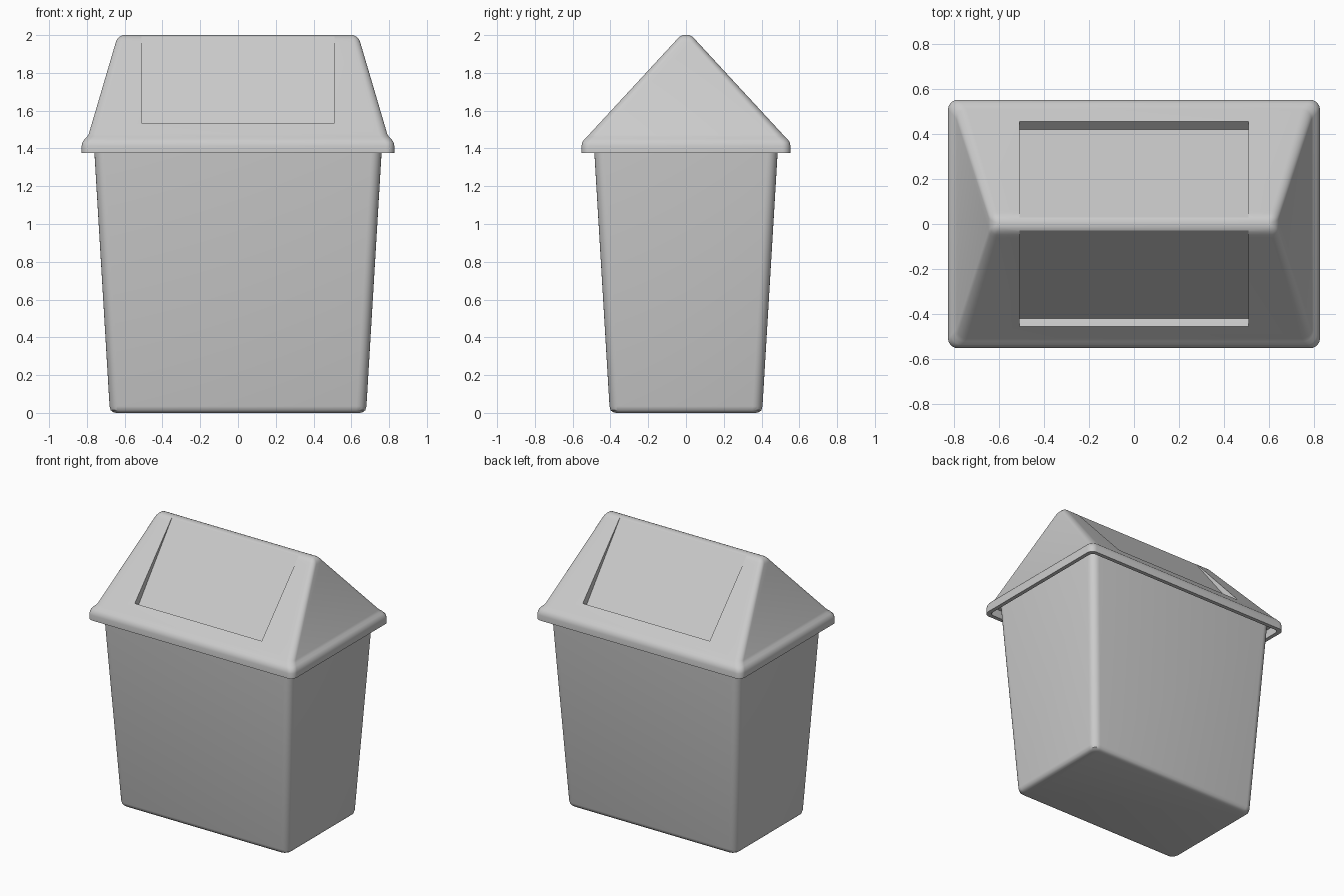
import bpy, bmesh, math

if "Cube" in bpy.data.objects:
    bpy.data.objects.remove(bpy.data.objects["Cube"])


def ring(bm, hx, hy, z, r, seg=6):
    """Rounded rectangle of vertices at height z."""
    verts = []
    for i, (sx, sy) in enumerate([(1, 1), (-1, 1), (-1, -1), (1, -1)]):
        for k in range(seg + 1):
            a = math.pi / 2 * (i + k / seg)
            verts.append(bm.verts.new((sx * (hx - r) + r * math.cos(a),
                                       sy * (hy - r) + r * math.sin(a), z)))
    return verts


def finish(bm, name):
    bmesh.ops.recalc_face_normals(bm, faces=bm.faces)
    me = bpy.data.meshes.new(name)
    bm.to_mesh(me)
    bm.free()
    ob = bpy.data.objects.new(name, me)
    bpy.context.collection.objects.link(ob)
    return ob


def loft(name, sections):
    """Skin a stack of rounded rectangles (hx, hy, z, r), capped at both ends."""
    bm = bmesh.new()
    rings = [ring(bm, *s) for s in sections]
    for a, b in zip(rings, rings[1:]):
        for i in range(len(a)):
            j = (i + 1) % len(a)
            bm.faces.new((a[i], a[j], b[j], b[i]))
    bm.faces.new(rings[0])
    bm.faces.new(rings[-1])
    return finish(bm, name)


def prism(name, profile, hx):
    """Extrude a (y, z) profile along x."""
    bm = bmesh.new()
    ends = [[bm.verts.new((x, y, z)) for y, z in profile] for x in (-hx, hx)]
    for e in ends:
        bm.faces.new(e)
    for i in range(len(profile)):
        j = (i + 1) % len(profile)
        bm.faces.new((ends[0][i], ends[0][j], ends[1][j], ends[1][i]))
    return finish(bm, name)


# tapered bin body with rounded foot, reaching up inside the lid
body = loft("bin_body", [
    (0.645, 0.370, 0.000, 0.040), (0.662, 0.387, 0.004, 0.045),
    (0.674, 0.399, 0.014, 0.050), (0.680, 0.405, 0.035, 0.052),
    (0.760, 0.485, 1.375, 0.055), (0.764, 0.489, 1.440, 0.055)])

# hipped lid: recessed underside, rolled rim, slopes, rounded ridge
lid = loft("swing_lid", [
    (0.700, 0.430, 1.435, 0.040), (0.800, 0.525, 1.435, 0.030),
    (0.800, 0.525, 1.375, 0.030), (0.828, 0.553, 1.375, 0.045),
    (0.828, 0.553, 1.412, 0.045), (0.824, 0.549, 1.432, 0.045),
    (0.812, 0.537, 1.450, 0.045), (0.799, 0.523, 1.462, 0.045),
    (0.790, 0.510, 1.477, 0.045), (0.647, 0.062, 1.962, 0.035),
    (0.640, 0.048, 1.978, 0.030), (0.628, 0.034, 1.991, 0.022),
    (0.610, 0.016, 2.000, 0.012)])

# recesses that leave the flap panels set into both slopes
for name, s in (("front_recess", -1), ("back_recess", 1)):
    cutter = prism(name, [(s * y, z) for y, z in (
        (0.030, 1.993), (0.420, 1.499), (0.455, 1.535),
        (0.550, 1.633), (0.130, 2.090))], 0.51)
    cutter.hide_render = True
    cutter.hide_set(True)
    mod = lid.modifiers.new(name, 'BOOLEAN')
    mod.operation = 'DIFFERENCE'
    mod.solver = 'EXACT'
    mod.object = cutter

# bake the recesses, then remove the helpers
bpy.context.view_layer.update()
me = bpy.data.meshes.new_from_object(
    lid.evaluated_get(bpy.context.evaluated_depsgraph_get()))
lid.modifiers.clear()
lid.data = me
for name in ("front_recess", "back_recess"):
    bpy.data.objects.remove(bpy.data.objects[name])

# smooth shading with crisp recess edges
for ob in (body, lid):
    bpy.ops.object.select_all(action='DESELECT')
    ob.select_set(True)
    bpy.context.view_layer.objects.active = ob
    bpy.ops.object.shade_smooth_by_angle(angle=math.radians(35))
